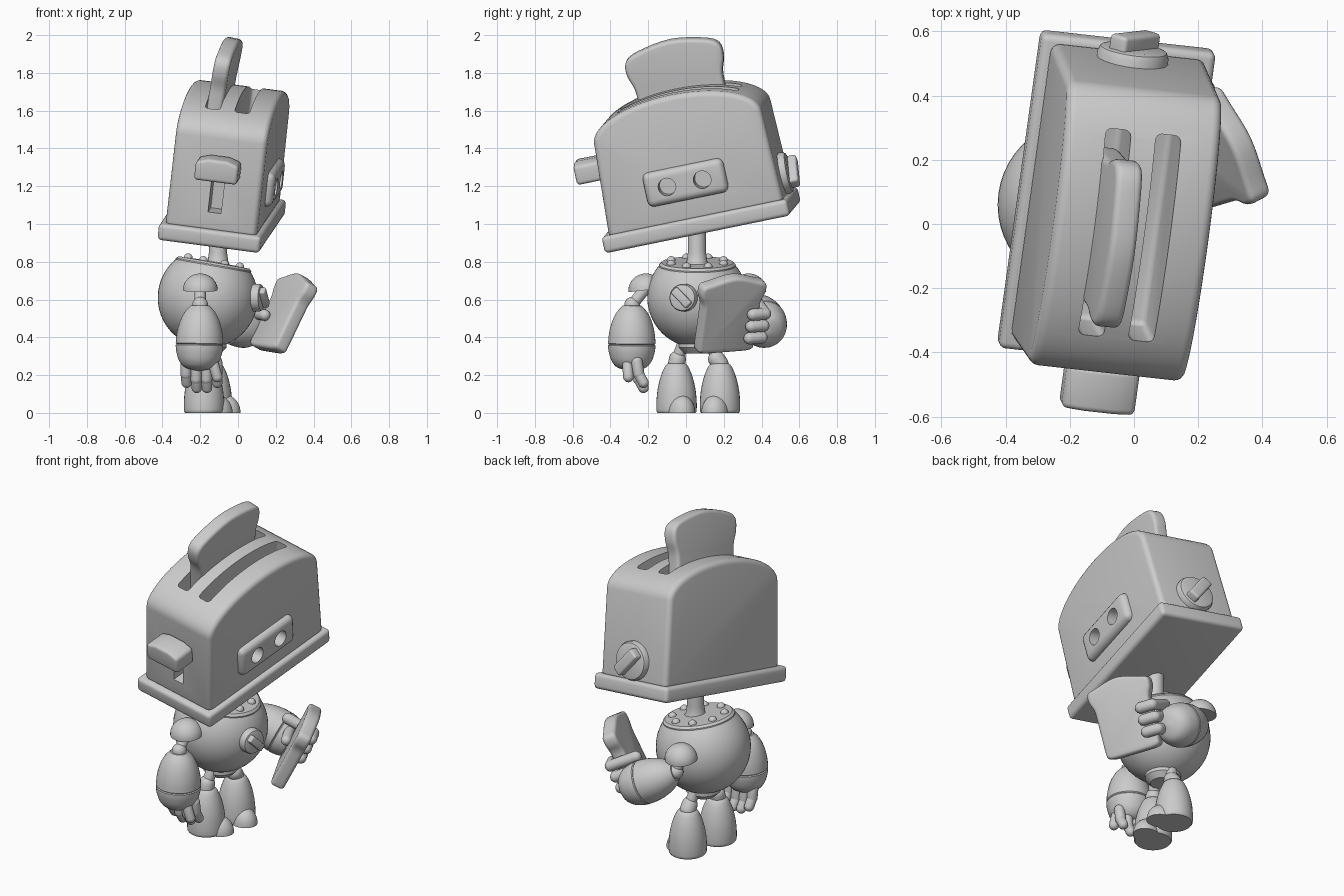
import bpy, bmesh, math
from math import sin, cos, pi, radians
from mathutils import Matrix, Vector as V

if "Cube" in bpy.data.objects:
    bpy.data.objects.remove(bpy.data.objects["Cube"])

T = lambda x, y, z: Matrix.Translation((x, y, z))
R = Matrix.Rotation

def frame(ex, ey, ez, origin):
    m = Matrix((ex, ey, ez)).transposed().to_4x4()
    m.translation = origin
    return m

def along(base, axis):
    return T(*base) @ V(axis).to_track_quat('Z', 'Y').to_matrix().to_4x4()

def make(name, bm, M, bevel=0, cutters=(), clamp=True):
    """Mesh -> object with bevel, cuts and smooth shading baked in."""
    bmesh.ops.remove_doubles(bm, verts=bm.verts, dist=1e-5)
    bmesh.ops.recalc_face_normals(bm, faces=bm.faces)
    me = bpy.data.meshes.new(name)
    bm.to_mesh(me)
    bm.free()
    o = bpy.data.objects.new(name, me)
    bpy.context.collection.objects.link(o)
    o.matrix_world = M
    if bevel:
        b = o.modifiers.new("bevel", 'BEVEL')
        b.width, b.segments, b.limit_method, b.angle_limit = bevel, 4, 'ANGLE', radians(35)
        b.use_clamp_overlap = clamp
    for c in cutters:
        m = o.modifiers.new("cut", 'BOOLEAN')
        m.object, m.operation, m.solver = c, 'DIFFERENCE', 'EXACT'
    bpy.context.view_layer.update()
    ev = o.evaluated_get(bpy.context.evaluated_depsgraph_get())
    baked = bpy.data.meshes.new_from_object(ev)
    o.modifiers.clear()
    o.data = baked
    bpy.ops.object.select_all(action='DESELECT')
    o.select_set(True)
    bpy.context.view_layer.objects.active = o
    bpy.ops.object.shade_smooth_by_angle(angle=radians(35))
    return o

def box(name, size, M, bevel=0, cutters=()):
    bm = bmesh.new()
    bmesh.ops.create_cube(bm, size=1, matrix=Matrix.Diagonal((*size, 1)))
    return make(name, bm, M, bevel, cutters)

def slab(name, pts, t, M, bevel, cutters=(), clamp=True):
    """Extrude a (y, z) outline along local x by thickness t."""
    bm = bmesh.new()
    f = bm.faces.new([bm.verts.new((-t / 2, y, z)) for y, z in pts])
    g = bmesh.ops.extrude_face_region(bm, geom=[f])['geom']
    bmesh.ops.translate(bm, vec=(t, 0, 0), verts=[v for v in g if isinstance(v, bmesh.types.BMVert)])
    return make(name, bm, M, bevel, cutters, clamp)

def lathe(name, prof, M, n=32):
    """Spin an (r, z) profile round local z."""
    bm = bmesh.new()
    vs = [bm.verts.new((r, 0, z)) for r, z in prof]
    es = [bm.edges.new(p) for p in zip(vs, vs[1:])]
    bmesh.ops.spin(bm, geom=vs + es, cent=(0, 0, 0), axis=(0, 0, 1), angle=2 * pi, steps=n)
    return make(name, bm, M)

def smooth(pts, k=5, closed=False):
    """Catmull-Rom through the points."""
    n, out = len(pts), []
    for i in range(n if closed else n - 1):
        g = lambda j: V(pts[j % n] if closed else pts[max(0, min(n - 1, j))])
        a, b, c, d = g(i - 1), g(i), g(i + 1), g(i + 2)
        for s in range(k):
            t = s / k
            out.append(tuple(.5 * (2 * b + (c - a) * t + (2 * a - 5 * b + 4 * c - d) * t * t
                                   + (3 * b - a - 3 * c + d) * t ** 3)))
    return out if closed else out + [tuple(pts[-1])]

def capsule(name, a, b, r):
    a, b = V(a), V(b)
    L = (b - a).length
    arc = [i * pi / 12 for i in range(7)]
    prof = [(r * sin(t), -r * cos(t)) for t in arc] + [(r * cos(t), L + r * sin(t)) for t in arc]
    return lathe(name, prof, along(a, b - a), 20)

def dome(r, h):
    return [(0, 0)] + [(r * cos(i * pi / 20), h * sin(i * pi / 20)) for i in range(11)]

def bread(name, top, bot, H, lobe, t, M):
    half = [(bot * .5, -H), (bot - .035, -H + .002), (bot - .008, -H + .012), (bot, -H + .045), (bot * 1.01, -lobe * 1.4),
            (bot * 1.03, -lobe), (top, -lobe * .65), (top * .97, -lobe * .32), (top * .7, -.03)]
    pts = half + [(0, 0)] + [(-y, z) for y, z in reversed(half)]
    return slab(name, smooth(pts, 4, True), t, M, .02, (), False)

def knob(name, r, M):
    lathe(name + "_disc", [(0, -.03), (r, -.03), (r, r * .3), (r * .93, r * .45), (r * .8, r * .5), (0, r * .5)], M)
    box(name + "_grip", (r * .6, r * 1.6, r * .7), M @ R(-pi / 4, 4, 'Z') @ T(0, 0, r * .55), r * .12)

# ---- toaster head, in its own tilted frame (x = face, y = long side)
ey = V((.134, .967, .198)).normalized()
ex = V((.985, -.11, -.13))
ex = (ex - ey * ex.dot(ey)).normalized()
H = frame(ex, ey, ex.cross(ey), (-.092, .08, .976))

slots = [box("slot_cutter", (.08, .66, .6), H @ T(u, .035, .76), .02) for u in (-.078, .08)]
lever_slot = box("lever_slot_cutter", (.07, .2, .27), H @ T(.01, -.44, .315))
eyes = [lathe("eye_cutter", [(0, 0), (.047, 0), (.047, .15), (0, .15)],
              H @ T(.215, v, .283) @ R(pi / 2, 4, 'Y')) for v in (-.092, .1)]

arch = [(.024 + .456 * cos(i * pi / 28), .575 + .177 * sin(i * pi / 28)) for i in range(29)]
slab("toaster_body", [(-.46, .07), (.492, .07)] + arch, .49, H, .03, slots + [lever_slot] + eyes)
box("toaster_base", (.55, 1.01, .09), H @ T(0, .01, .045), .022)
box("eye_plate", (.08, .44, .185), H @ T(.243, .005, .283), .035, eyes)
bread("toast_in_slot", .262, .232, .48, .22, .085, H @ T(-.078, .045, .73) @ R(.08, 4, 'Y') @ T(0, 0, .283))
handle = [(-.115, -.065), (.115, -.065), (.115, .035), (.05, .055), (-.05, .055), (-.115, .035)]
slab("lever_handle", handle, .14, H @ T(.01, -.512, .435) @ R(pi / 2, 4, 'Z'), .018)
knob("side_dial", .112, H @ T(0, .472, .2) @ R(-pi / 2, 4, 'X'))
for o in slots + [lever_slot] + eyes:
    bpy.data.objects.remove(o)

# ---- torso (ball cut flat under the collar), collar and neck
C = V((-.16, .06, .61))
K = T(*C) @ R(radians(10), 4, 'Y')
top = pi - math.acos(.175 / .265)
lathe("torso", [(.265 * sin(top * i / 24), -.265 * cos(top * i / 24)) for i in range(25)] + [(0, .175)], K, 48)
K = K @ T(0, 0, .175)
lathe("collar", [(0, -.03), (.18, -.03), (.203, -.018), (.203, .002), (.19, .014), (0, .02)], K, 40)
for i in range(8):
    a = (i + .5) * pi / 4
    lathe("collar_bolt", dome(.024, .026), K @ T(.15 * cos(a), .15 * sin(a), .012), 16)
lathe("neck", [(0, 0), (.07, 0), (.055, .03), (.048, .08), (.048, .26), (0, .26)], T(-.106, .058, .77), 24)
n = V((.96, -.27, 0)).normalized()
knob("chest_dial", .073, T(*(C + n * .262)) @ R(math.atan2(n.y, n.x), 4, 'Z') @ R(pi / 2, 4, 'Y'))
lathe("pelvis", [(0, 0), (.07, 0), (.1, .03), (.1, .09), (0, .09)], T(-.16, .06, .315))

# ---- legs with bell-shaped boots
bell = [(0, 0), (.1, 0)] + smooth([(.106, .008), (.107, .05), (.101, .12), (.085, .19), (.062, .245), (.045, .262)], 3) + [(0, .265)]
for x, y, turn, hip in ((-.18, -.05, .35, -.01), (-.138, .18, -.35, .13)):
    lathe("boot", bell, T(x, y, 0))
    lathe("boot_toe", dome(.072, .095), T(x, y, 0) @ R(turn, 4, 'Z') @ T(.075, 0, 0) @ Matrix.Diagonal((1.15, 1, 1, 1)))
    capsule("ankle", (x, y, .26), (x, y * .9, .285), .045)
    capsule("thigh", (x, y * .9, .285), (-.16, hip, .38), .032)

# ---- arms: shoulder cap, rod, elbow, egg-shaped forearm
egg = [(0, -.01)] + smooth([(.05, -.006), (.082, .03), (.106, .08), (.121, .14), (.126, .195)], 4) + [(.121, .2)] \
    + smooth([(.126, .205), (.122, .24), (.105, .29), (.07, .325), (0, .34)], 4)

def arm(side, shoulder, elbow, aim):
    out = 1 if side == "left" else -1
    lathe(side + "_shoulder_cap", dome(.092, .088), along(shoulder, (0, out * .12, 1)))
    capsule(side + "_upper_arm", V(shoulder) + V((0, 0, .01)), elbow, .03)
    capsule(side + "_elbow", elbow, V(elbow) + V(aim) * .02, .042)
    lathe(side + "_forearm", egg, along(V(elbow) + V(aim) * .01, aim))

arm("right", (-.2, -.213, .65), (-.2, -.285, .572), V((-.02, -.01, -1)).normalized())
arm("left", (-.2, .333, .65), (-.18, .355, .57), V((.85, .24, -.43)).normalized())

# hanging right hand
for i in range(4):
    x, drop = -.275 + .054 * i, (.145, .118, .118, .145)[i]
    capsule("right_finger", (x, -.26, .27), (x, -.25, drop + .06), .03)
    capsule("right_fingertip", (x, -.25, drop + .06), (x + .003, -.225, drop + .015), .028)
capsule("right_thumb", (-.13, -.31, .26), (-.11, -.305, .19), .028)

# ---- held slice and the left hand gripping it
h = V((.42, .13, .885)).normalized()
d = V((-.45, .88, 0))
d = (d - h * d.dot(h)).normalized()
nn = d.cross(h)
P = V((.245, .225, .53))
bread("held_toast", .188, .163, .44, .15, .08, frame(nn, d, h, P + h * .22))
for k in (.01, -.06, -.13):
    q = P + h * k + nn * .062
    capsule("left_finger", q + d * .185, q + d * .115, .032)
    capsule("left_knuckle", q + d * .185, P + h * k + d * .2 - nn * .1, .032)
q = P - h * .05 - nn * .06
capsule("left_thumb", q + d * .19, q + d * .08, .03)
